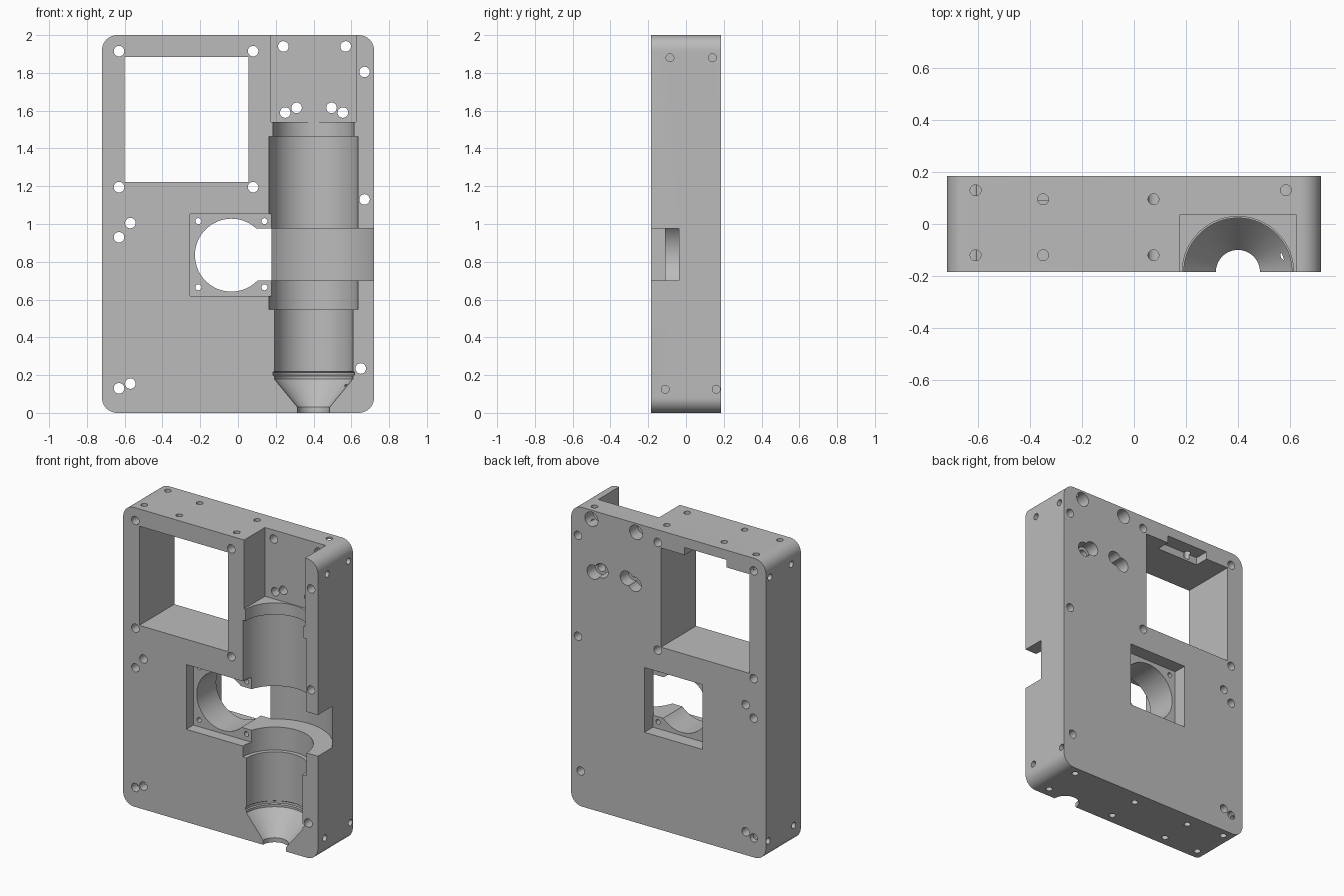
import bpy, bmesh, math
from mathutils import Matrix, Vector

cube = bpy.data.objects.get("Cube")
if cube:
    bpy.data.objects.remove(cube, do_unlink=True)

grey = bpy.data.materials.new("light grey plastic")
grey.use_nodes = True
colour = (0.5, 0.5, 0.5, 1)
grey.diffuse_color = colour
grey.node_tree.nodes["Principled BSDF"].inputs["Base Color"].default_value = colour

HALF_W, HALF_D, HEIGHT = 0.72, 0.185, 2.0
FRONT, BACK = -HALF_D, HALF_D
TUBE_X = 0.4


def finish(bm, name):
    bmesh.ops.recalc_face_normals(bm, faces=bm.faces)
    mesh = bpy.data.meshes.new(name)
    bm.to_mesh(mesh)
    bm.free()
    obj = bpy.data.objects.new(name, mesh)
    bpy.context.collection.objects.link(obj)
    return obj


def add_box(bm, x0, x1, y0, y1, z0, z1):
    size = Vector((x1 - x0, y1 - y0, z1 - z0))
    mid = Vector((x0 + x1, y0 + y1, z0 + z1)) / 2
    bmesh.ops.create_cube(bm, size=1, matrix=Matrix.Translation(mid) @ Matrix.Diagonal(size).to_4x4())


def add_rod(bm, start, end, radius, sides=20):
    a, b = Vector(start), Vector(end)
    turn = Vector((0, 0, 1)).rotation_difference(b - a).to_matrix().to_4x4()
    bmesh.ops.create_cone(bm, cap_ends=True, segments=sides, radius1=radius, radius2=radius,
                          depth=(b - a).length, matrix=Matrix.Translation((a + b) / 2) @ turn)


def add_lathe(bm, profile, x, y, sides=96):
    rings = []
    for r, z in profile:
        rings.append([bm.verts.new((x + r * math.cos(2 * math.pi * i / sides),
                                    y + r * math.sin(2 * math.pi * i / sides), z))
                      for i in range(sides)])
    for low, high in zip(rings, rings[1:]):
        for i in range(sides):
            j = (i + 1) % sides
            bm.faces.new((low[i], low[j], high[j], high[i]))
    bm.faces.new(rings[0])
    bm.faces.new(rings[-1])


def cut(body, bm):
    cutter = finish(bm, "cutter")
    cutter.hide_render = True
    mod = body.modifiers.new("cut", "BOOLEAN")
    mod.operation, mod.solver, mod.object = "DIFFERENCE", "EXACT", cutter
    mod.use_self = True
    bpy.context.view_layer.update()
    graph = bpy.context.evaluated_depsgraph_get()
    mesh = bpy.data.meshes.new_from_object(body.evaluated_get(graph))
    body.modifiers.clear()
    body.data = mesh
    bpy.data.objects.remove(cutter, do_unlink=True)


# Block with four rounded upright corners
bm = bmesh.new()
add_box(bm, -HALF_W, HALF_W, FRONT, BACK, 0, HEIGHT)
corners = [e for e in bm.edges if abs(e.verts[0].co.y - e.verts[1].co.y) > 0.1]
bmesh.ops.bevel(bm, geom=corners, offset=0.08, segments=10, profile=0.5, affect="EDGES")
body = finish(bm, "housing_block")

# Half-round stepped bore that tapers to a nozzle at the bottom
bm = bmesh.new()
add_lathe(bm, [(0.085, -0.1), (0.085, 0.03), (0.208, 0.18), (0.208, 0.195), (0.216, 0.2),
               (0.216, 0.215), (0.208, 0.22), (0.208, 0.547), (0.235, 0.547), (0.235, 1.462),
               (0.214, 1.462), (0.214, 1.6)], TUBE_X, FRONT)
cut(body, bm)

# Open bay above the bore
bm = bmesh.new()
add_box(bm, 0.175, 0.625, FRONT - 0.1, 0.035, 1.54, HEIGHT + 0.1)
cut(body, bm)

# Round flange slot that breaks through the side
bm = bmesh.new()
add_lathe(bm, [(0.353, 0.7), (0.353, 0.975)], TUBE_X, FRONT)
cut(body, bm)

# Rectangular window with a shallow notch in its rear upper edge
bm = bmesh.new()
add_box(bm, -0.6, 0.055, FRONT - 0.1, BACK + 0.1, 1.222, 1.885)
cut(body, bm)
bm = bmesh.new()
add_box(bm, -0.43, -0.12, 0.09, BACK + 0.1, 1.8, 1.935)
cut(body, bm)

# Square pockets front and rear, joined by a round opening and the slot
for y0, y1 in ((FRONT - 0.1, -0.11), (0.095, BACK + 0.1)):
    bm = bmesh.new()
    add_box(bm, -0.253, 0.178, y0, y1, 0.62, 1.053)
    cut(body, bm)
bm = bmesh.new()
add_rod(bm, (-0.035, -0.3, 0.835), (-0.035, 0.3, 0.835), 0.193, 64)
cut(body, bm)
bm = bmesh.new()
add_box(bm, 0.06, 0.178, -0.15, 0.15, 0.7, 0.975)
cut(body, bm)

# Screw holes running front to back
bm = bmesh.new()
for x, z in ((-0.63, 1.915), (0.08, 1.915), (-0.63, 1.195), (0.08, 1.195), (-0.57, 1.005),
             (-0.63, 0.93), (-0.57, 0.155), (-0.63, 0.13), (0.67, 1.805), (0.67, 1.13), (0.65, 0.235)):
    add_rod(bm, (x, -0.3, z), (x, 0.3, z), 0.028)
for x in (-0.21, 0.14):
    for z in (0.665, 1.015):
        add_rod(bm, (x, -0.3, z), (x, 0.3, z), 0.016)
cut(body, bm)

# Mounting holes in the bay, with wide recesses at the rear
mounts = ((0.24, 1.94), (0.57, 1.94), (0.25, 1.59), (0.31, 1.615), (0.495, 1.615), (0.555, 1.59))
for radius, start in ((0.028, -0.1), (0.048, 0.1)):
    bm = bmesh.new()
    for x, z in mounts:
        add_rod(bm, (x, start, z), (x, 0.3, z), radius)
    cut(body, bm)

# Blind holes in the top, bottom and side faces
bm = bmesh.new()
for x, y_rear in ((-0.61, 0.13), (-0.35, 0.095), (0.075, 0.095), (0.585, 0.13)):
    for y in (-0.12, y_rear):
        add_rod(bm, (x, y, -0.1), (x, y, 0.15), 0.021)
        add_rod(bm, (x, y, 1.9), (x, y, 2.1), 0.021)
for side in (-1, 1):
    for y, z in ((-0.085, 1.88), (0.14, 1.88), (-0.11, 0.125), (0.16, 0.125)):
        add_rod(bm, (side * 0.64, y, z), (side * 0.8, y, z), 0.021)
cut(body, bm)

# Shading and colour
body.data.materials.clear()
body.data.materials.append(grey)
for face in body.data.polygons:
    face.material_index = 0
bpy.ops.object.select_all(action="DESELECT")
body.select_set(True)
bpy.context.view_layer.objects.active = body
bpy.ops.object.shade_smooth_by_angle(angle=math.radians(25))
